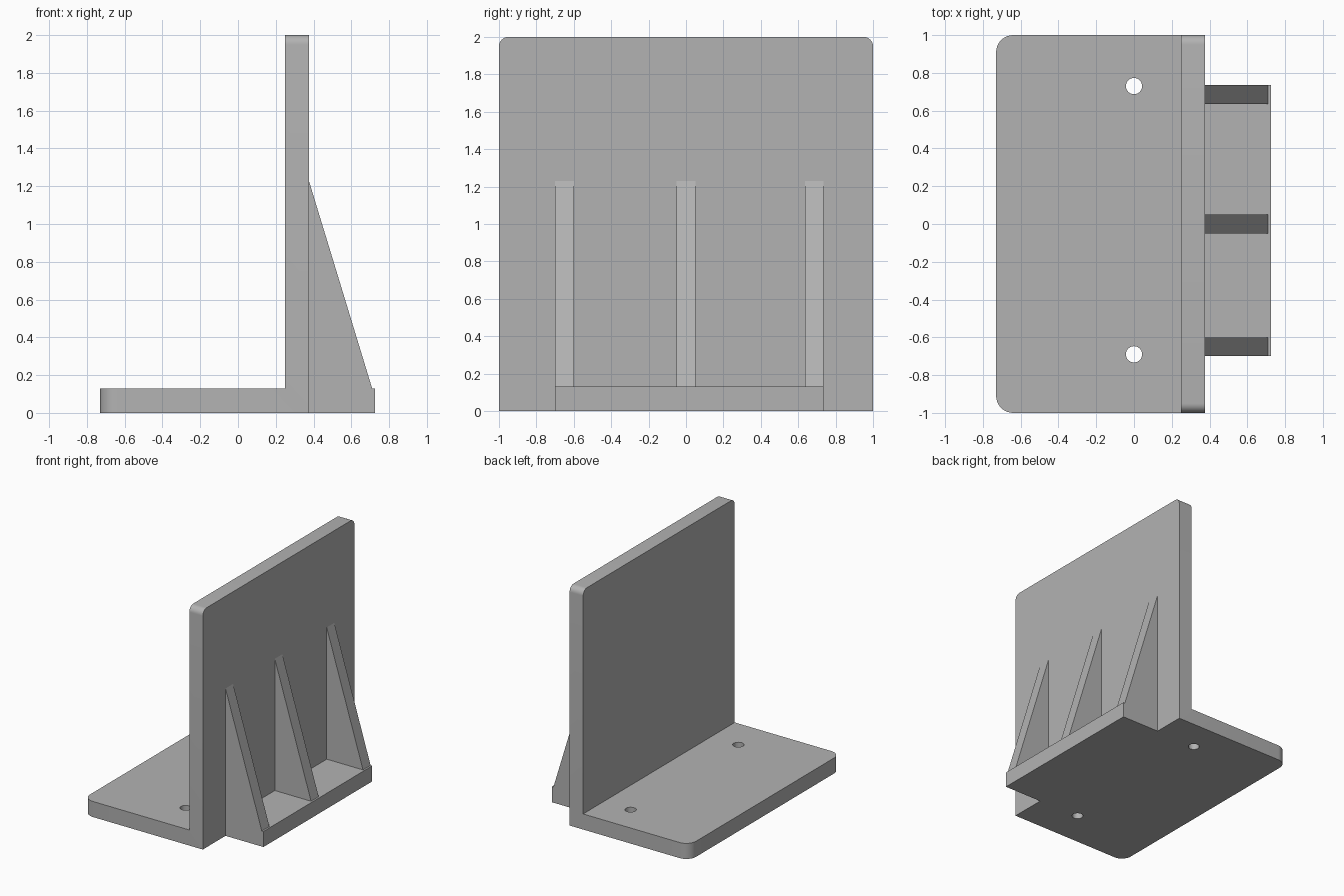
import bpy, bmesh
from mathutils import Vector

cube = bpy.data.objects.get("Cube")
if cube:
    bpy.data.objects.remove(cube, do_unlink=True)

grey = bpy.data.materials.new("plain grey")
grey.use_nodes = True
colour = (0.45, 0.45, 0.45, 1)
grey.diffuse_color = colour
grey.node_tree.nodes["Principled BSDF"].inputs["Base Color"].default_value = colour

BASE_T = 0.13                 # plate thickness
WALL_IN, WALL_OUT = 0.25, 0.375
LEDGE_Y = (-0.70, 0.735)


def extrude_profile(name, profile, y0, y1, rounds=()):
    """Extrude an x-z profile along y; rounds = (edge test, radius) pairs."""
    bm = bmesh.new()
    face = bm.faces.new([bm.verts.new((x, y0, z)) for x, z in profile])
    out = bmesh.ops.extrude_face_region(bm, geom=[face])
    moved = [g for g in out["geom"] if isinstance(g, bmesh.types.BMVert)]
    bmesh.ops.translate(bm, verts=moved, vec=(0, y1 - y0, 0))
    for test, radius in rounds:
        edges = [e for e in bm.edges if test(*(v.co for v in e.verts))]
        bmesh.ops.bevel(bm, geom=edges, offset=radius, segments=8,
                        profile=0.5, affect='EDGES')
    bmesh.ops.recalc_face_normals(bm, faces=bm.faces)
    mesh = bpy.data.meshes.new(name)
    bm.to_mesh(mesh)
    bm.free()
    mesh.materials.append(grey)
    obj = bpy.data.objects.new(name, mesh)
    bpy.context.collection.objects.link(obj)
    return obj


def base_corner(a, b):
    return max(a.x, b.x) < -0.7 and abs(a.z - b.z) > 0.1


def wall_corner(a, b):
    return min(a.z, b.z) > 1.9 and abs(a.x - b.x) > 0.1


# Base plate and upright wall as one L-shaped body
bracket = extrude_profile(
    "bracket_body",
    [(-0.73, 0), (WALL_OUT, 0), (WALL_OUT, 2), (WALL_IN, 2),
     (WALL_IN, BASE_T), (-0.73, BASE_T)],
    -1, 1, [(base_corner, 0.09), (wall_corner, 0.05)])

# Screw holes through the base plate
for side, y in (("back", 0.73), ("front", -0.69)):
    bpy.ops.mesh.primitive_cylinder_add(vertices=32, radius=0.043, depth=0.5,
                                        location=(0, y, BASE_T / 2))
    cutter = bpy.context.object
    cutter.name = side + "_hole_cutter"
    cutter.data.materials.append(grey)
    cutter.hide_render = True
    cutter.hide_set(True)
    cut = bracket.modifiers.new(side + "_hole", 'BOOLEAN')
    cut.operation = 'DIFFERENCE'
    cut.solver = 'EXACT'
    cut.object = cutter

# Ledge behind the wall
extrude_profile("rear_ledge",
                [(WALL_OUT, 0), (0.725, 0), (0.725, BASE_T), (WALL_OUT, BASE_T)],
                *LEDGE_Y)

# Triangular support ribs
for name, y0 in (("front", LEDGE_Y[0]), ("middle", -0.05), ("back", 0.635)):
    extrude_profile(name + "_rib",
                    [(WALL_OUT, BASE_T), (0.71, BASE_T), (WALL_OUT, 1.23)],
                    y0, y0 + 0.1)

# Smooth the rounded corners, keep edges sharp
bpy.ops.object.select_all(action='DESELECT')
bracket.select_set(True)
bpy.context.view_layer.objects.active = bracket
bpy.ops.object.shade_smooth_by_angle(angle=0.6)
